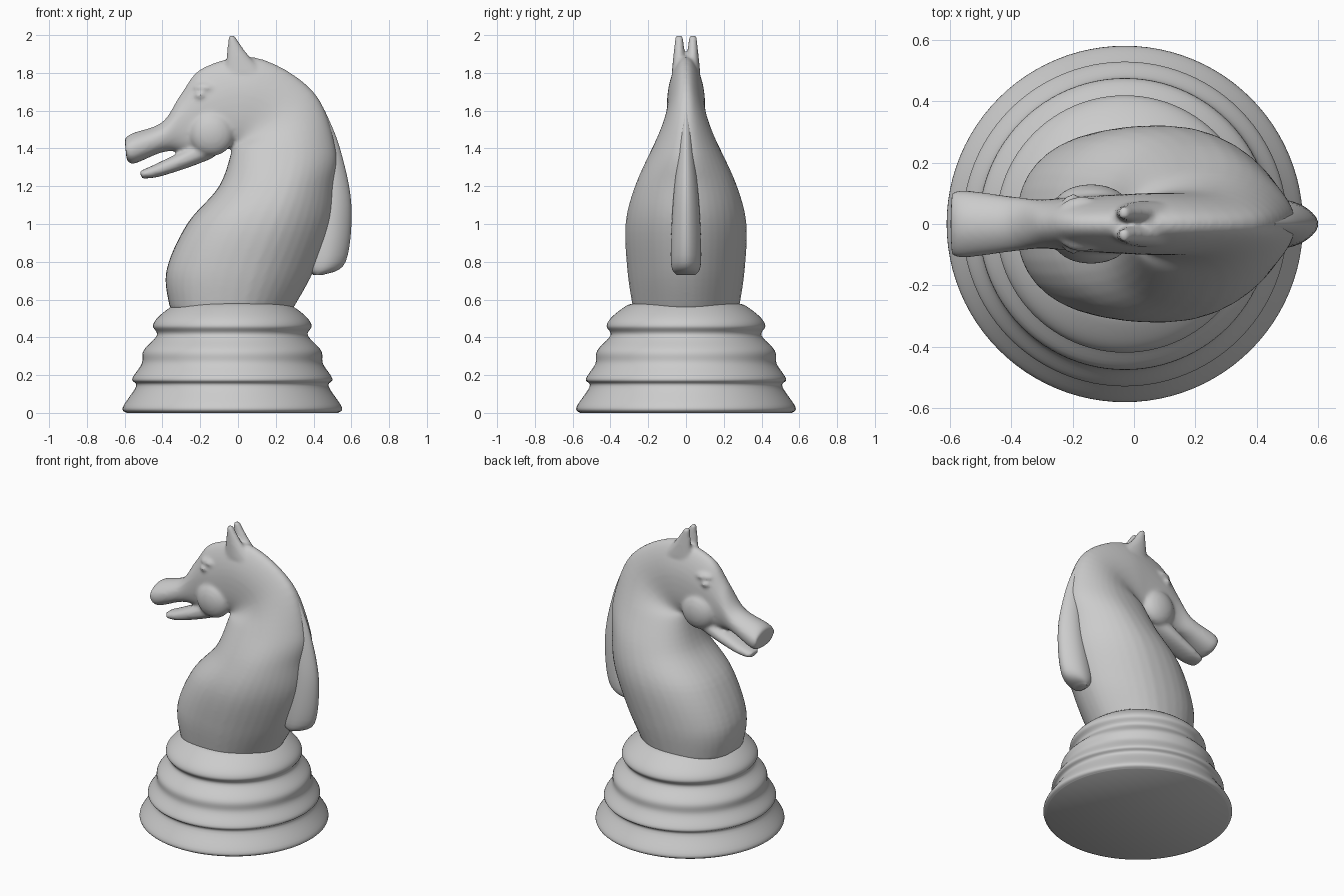
import bpy, bmesh
from math import sin, cos, pi, copysign
from mathutils import Vector

if "Cube" in bpy.data.objects:
    bpy.data.objects.remove(bpy.data.objects["Cube"])

# One matte grey material
grey = bpy.data.materials.new("light_grey")
grey.use_nodes = True
colour = (.6, .6, .6, 1)
grey.diffuse_color = colour
grey.node_tree.nodes["Principled BSDF"].inputs["Base Color"].default_value = colour


def interpolate(rows, steps):
    """Smooth curve passing through every row of numbers."""
    rows = [Vector(row) for row in rows]
    padded = [rows[0]] + rows + [rows[-1]]
    curve = []
    for before, start, end, after in zip(padded, rows, rows[1:], padded[3:]):
        for step in range(steps):
            t = step / steps
            first = before.lerp(start, t + 1)
            middle = start.lerp(end, t)
            last = end.lerp(after, t - 1)
            early = first.lerp(middle, (t + 1) / 2)
            late = middle.lerp(last, t / 2)
            curve.append(early.lerp(late, t))
    return curve + [rows[-1]]


def level(z, left, right, half):
    """Horizontal oval section."""
    return (left, z, right, z, half)


def soften_corner(value, power):
    return copysign(abs(value) ** power, value)


def loft(bm, sections, y=0, sides=40, steps=6, power=1, pinch=0):
    """Skin oval sections, each given by two end points (x, z) and a half width."""
    rings = []
    for ax, az, bx, bz, half in interpolate(sections, steps):
        ring = []
        for k in range(sides):
            angle = 2 * pi * k / sides
            along = soften_corner(cos(angle), power)
            across = soften_corner(sin(angle), power)
            narrow = half * (1 - pinch * max(0, along) ** 2)
            blend = (1 + along) / 2
            ring.append(bm.verts.new((ax + (bx - ax) * blend,
                                      y + narrow * across,
                                      az + (bz - az) * blend)))
        rings.append(ring)
    for lower, upper in zip(rings, rings[1:]):
        for k in range(sides):
            n = (k + 1) % sides
            bm.faces.new((lower[k], lower[n], upper[n], upper[k]))
    bm.faces.new(rings[0])
    bm.faces.new(rings[-1])


def ball(bm, centre, radii):
    """Ellipsoid."""
    sphere = bmesh.ops.create_uvsphere(bm, u_segments=24, v_segments=16, radius=1)
    for vert in sphere["verts"]:
        vert.co = Vector(a * r + c for a, r, c in zip(vert.co, radii, centre))


def finish(bm, name):
    """Turn a bmesh into a smooth shaded grey object."""
    bmesh.ops.recalc_face_normals(bm, faces=bm.faces)
    mesh = bpy.data.meshes.new(name)
    bm.to_mesh(mesh)
    bm.free()
    mesh.materials.append(grey)
    obj = bpy.data.objects.new(name, mesh)
    bpy.context.collection.objects.link(obj)
    bpy.ops.object.select_all(action="DESELECT")
    obj.select_set(True)
    bpy.context.view_layer.objects.active = obj
    bpy.ops.object.shade_smooth_by_angle(angle=.9)
    return obj


# Turned base with three mouldings: radius and height
axis = -.03
profile = [(.56, 0), (.58, .03), (.51, .14), (.53, .18), (.48, .26), (.47, .33),
           (.4, .41), (.42, .46), (.39, .51), (.31, .57), (.26, .58)]
bm = bmesh.new()
loft(bm, [level(z, axis - r, axis + r, r) for r, z in profile], sides=96)
finish(bm, "base")

# Neck rising to the crest, then turning into the head and muzzle
neck = [level(.55, -.36, .29, .28),
        level(.75, -.38, .4, .31),
        level(1, -.27, .49, .32),
        level(1.2, -.1, .51, .27),
        level(1.4, -.03, .52, .18)]
head = [(-.03, 1.4, .4, 1.7, .11),
        (-.05, 1.4, .1, 1.88, .1),
        (-.18, 1.34, -.18, 1.83, .09),
        (-.3, 1.38, -.3, 1.69, .08),
        (-.4, 1.38, -.4, 1.54, .09),
        (-.55, 1.32, -.56, 1.48, .11),
        (-.59, 1.34, -.6, 1.45, .1)]
bm = bmesh.new()
loft(bm, neck + head, power=.85, pinch=.3)

# Lower jaw, leaving the mouth open
jaw = [(-.13, 1.35, -.18, 1.46, .08),
       (-.26, 1.3, -.27, 1.4, .08),
       (-.42, 1.25, -.43, 1.32, .07),
       (-.51, 1.24, -.52, 1.28, .05)]
loft(bm, jaw, power=.85)

# Paired ears, cheeks, brows and eyes
ear = [level(1.8, -.07, .14, .04),
       level(1.9, -.06, .05, .03),
       level(2, -.05, -.02, .02)]
for side in (-1, 1):
    loft(bm, ear, y=side * .036, sides=20)
    ball(bm, (-.14, side * .06, 1.48), (.12, .07, .12))
    ball(bm, (-.17, side * .05, 1.72), (.07, .04, .03))
    ball(bm, (-.2, side * .07, 1.68), (.03, .03, .02))

# Blend the overlapping horse parts into one soft surface
horse = finish(bm, "neck_and_head")
remesh = horse.modifiers.new("blend", "REMESH")
remesh.mode = "VOXEL"
remesh.voxel_size = .011
remesh.use_smooth_shade = True
smooth = horse.modifiers.new("soften", "SMOOTH")
smooth.factor = .5
smooth.iterations = 6

# Hanging mane fin down the back of the neck
mane = [level(.73, .4, .45, .05),
        level(.8, .35, .57, .08),
        level(1.1, .4, .6, .07),
        level(1.4, .42, .54, .04),
        level(1.6, .4, .46, .02)]
bm = bmesh.new()
loft(bm, mane, pinch=.2)
finish(bm, "mane")
